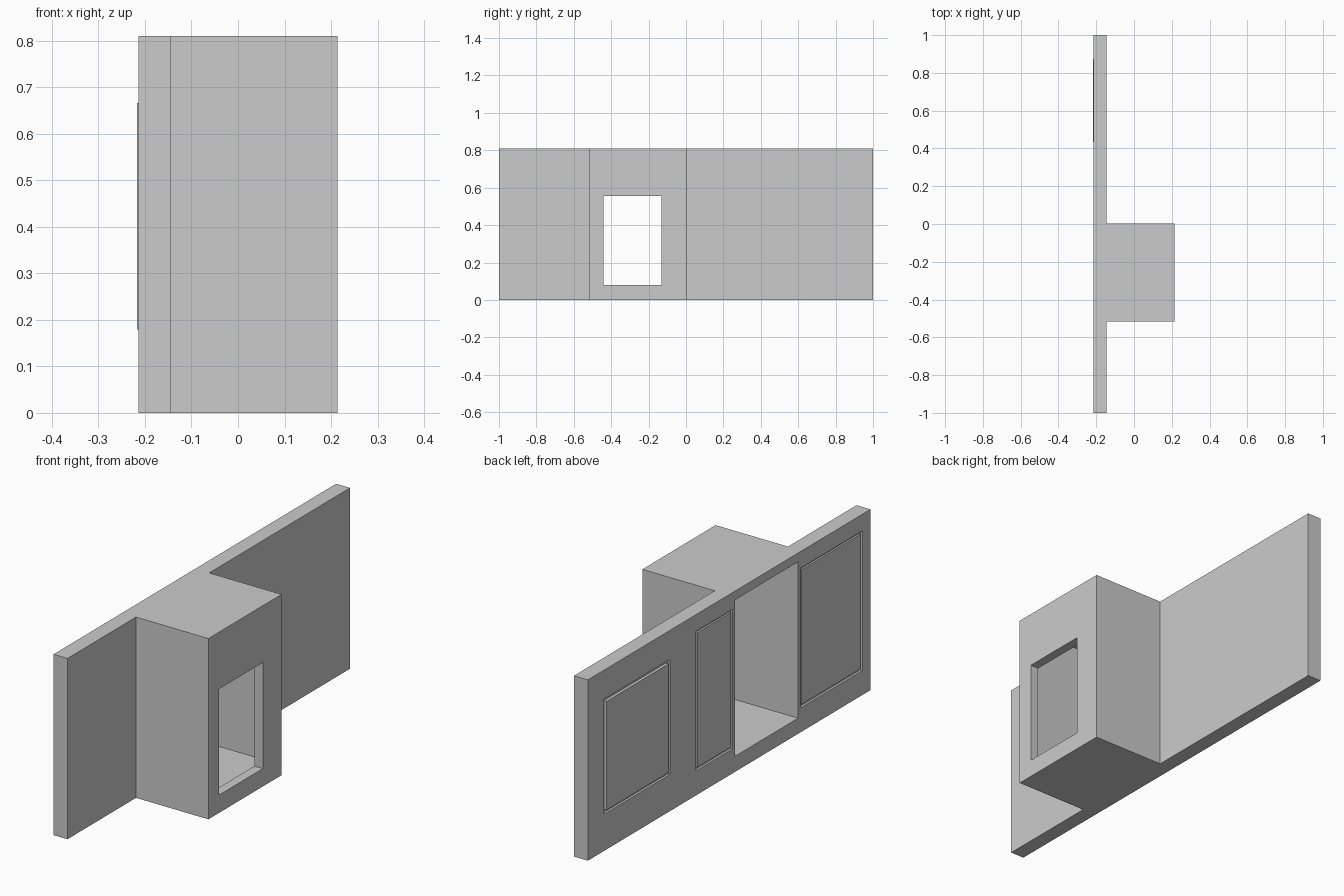
import bpy, bmesh

if "Cube" in bpy.data.objects:
    bpy.data.objects.remove(bpy.data.objects["Cube"])

H = 0.81
BACK, FACE, BAY = -0.214, -0.145, 0.214


def mesh_object(name, bm):
    bmesh.ops.recalc_face_normals(bm, faces=bm.faces)
    mesh = bpy.data.meshes.new(name)
    bm.to_mesh(mesh)
    bm.free()
    obj = bpy.data.objects.new(name, mesh)
    bpy.context.collection.objects.link(obj)
    return obj


def prism(name, outline, z0, z1):
    bm = bmesh.new()
    base = bm.faces.new([bm.verts.new((x, y, z0)) for x, y in outline])
    top = bmesh.ops.extrude_face_region(bm, geom=[base])["geom"]
    verts = [g for g in top if isinstance(g, bmesh.types.BMVert)]
    bmesh.ops.translate(bm, verts=verts, vec=(0, 0, z1 - z0))
    return mesh_object(name, bm)


def box(name, x0, x1, y0, y1, z0, z1):
    return prism(name, [(x0, y0), (x1, y0), (x1, y1), (x0, y1)], z0, z1)


def cut(target, *bounds):
    cutter = box("cutter", *bounds)
    mod = target.modifiers.new("cut", "BOOLEAN")
    mod.operation = "DIFFERENCE"
    mod.solver = "EXACT"
    mod.object = cutter
    bpy.context.view_layer.objects.active = target
    bpy.ops.object.modifier_apply(modifier=mod.name)
    bpy.data.objects.remove(cutter)


# Long wall with projecting bay, extruded from its plan
wall = prism("wall_with_bay", [
    (BACK, -1), (FACE, -1), (FACE, -0.515), (BAY, -0.515),
    (BAY, 0.003), (FACE, 0.003), (FACE, 1), (BACK, 1)], 0, H)

# Hollow of the bay, open to the back, and its window
cut(wall, -0.3, 0.172, -0.488, -0.04, 0.07, 0.77)
cut(wall, 0.1, 0.3, -0.44, -0.13, 0.08, 0.555)

# Wall panels: y range, z range, border width, inner panel face
panels = {
    "wide_panel": (0.42, 0.887, 0.165, 0.68, 0.014, -0.217),
    "narrow_panel": (-0.025, 0.234, 0.11, 0.735, 0.011, -0.212),
    "tall_panel": (-0.943, -0.504, 0.11, 0.735, 0.011, -0.212),
}
for name, (y0, y1, z0, z1, w, front) in panels.items():
    # Recessed border around a raised centre
    cut(wall, -0.3, BACK + 0.01, y0, y1, z0, z1)
    box(name, front, BACK + 0.012, y0 + w, y1 - w, z0 + w, z1 - w)
